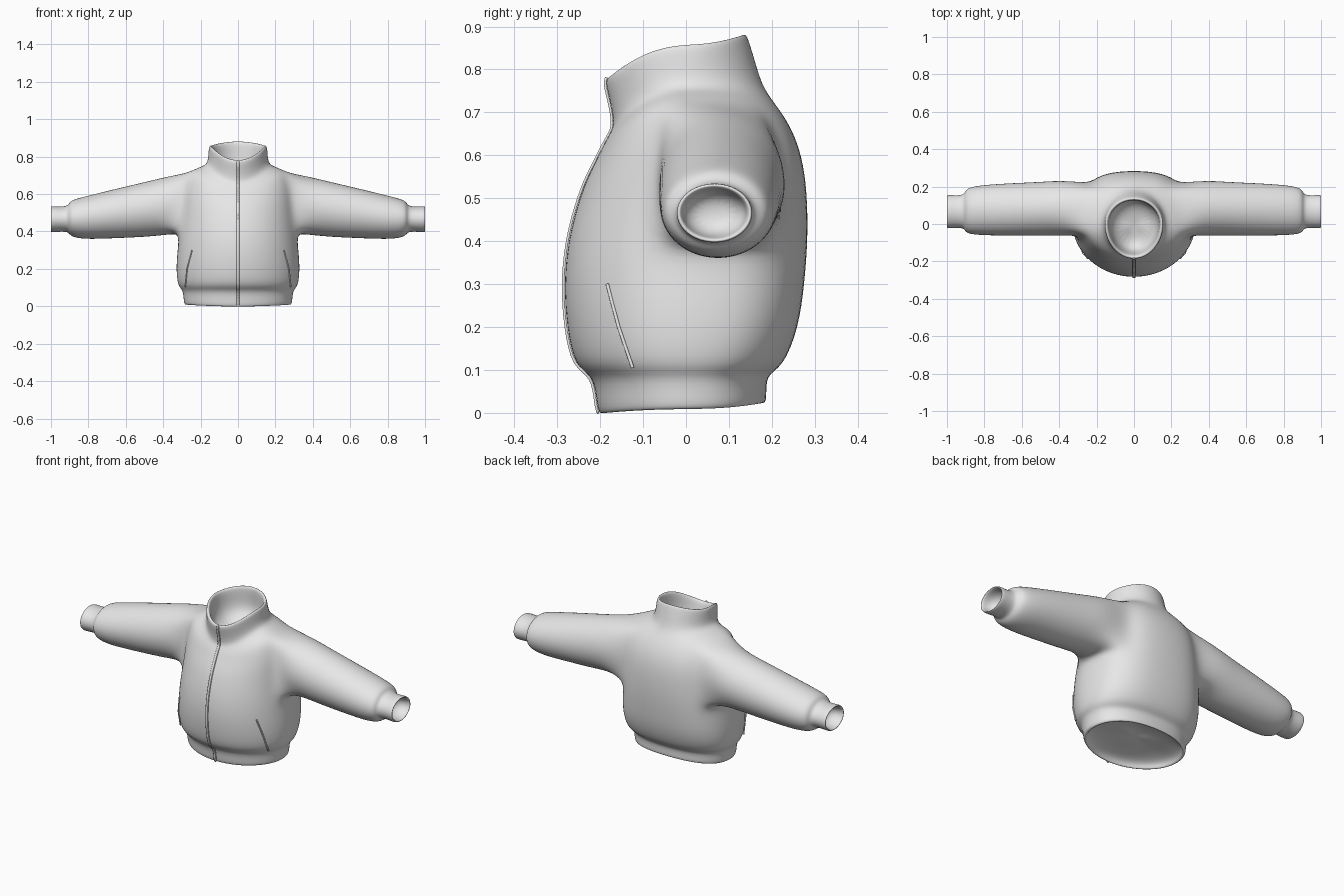
import bpy, bmesh
from math import sin, cos, pi, copysign

if "Cube" in bpy.data.objects:
    bpy.data.objects.remove(bpy.data.objects["Cube"])

grey = bpy.data.materials.new("light_grey_fabric")
grey.use_nodes = True
grey.diffuse_color = (0.8, 0.8, 0.8, 1)
grey.node_tree.nodes["Principled BSDF"].inputs["Base Color"].default_value = (0.8, 0.8, 0.8, 1)

SEG = 24          # columns around the torso
ARM_LOW, ARM_HIGH = 6, 10   # torso rings that bound the armholes

# torso rings: z at front, side, back; half width; y at front, back; back squareness
RINGS = [
    (-.002, .008, .023, .285, -.203, .185, .85),
    (.015, .02, .035, .293, -.21, .19, .85),
    (.088, .088, .09, .296, -.216, .187, .85),
    (.105, .105, .105, .325, -.262, .228, .8),
    (.2, .2, .2, .334, -.281, .265, .75),
    (.3, .3, .3, .326, -.288, .278, .75),
    (.4, .39, .4, .316, -.278, .286, .75),
    (.48, .48, .49, .305, -.257, .285, .75),
    (.54, .56, .56, .298, -.236, .279, .75),
    (.59, .64, .625, .29, -.21, .264, .78),
    (.625, .718, .68, .265, -.193, .238, .85),
    (.65, .742, .725, .215, -.178, .205, .9),
    (.67, .757, .76, .168, -.168, .18, 1),
    (.725, .8, .82, .16, -.178, .162, 1),
    (.768, .85, .874, .158, -.19, .146, 1),
    (.782, .86, .884, .151, -.184, .139, 1),
    (.778, .854, .877, .138, -.168, .126, 1),
    (.73, .8, .81, .135, -.158, .13, 1),
    (.67, .73, .74, .125, -.14, .13, 1),
    (.645, .68, .69, .07, -.08, .07, 1),
]

# sleeve rings: x; z bottom, top; y back of cuff side low, high
SLEEVE = [
    (.37, .383, .696, -.062, .235),
    (.5, .37, .664, -.063, .225),
    (.65, .364, .629, -.063, .219),
    (.8, .358, .592, -.061, .21),
    (.875, .366, .573, -.055, .198),
    (.9, .383, .558, -.044, .182),
    (.91, .398, .537, -.022, .156),
    (.95, .399, .532, -.02, .153),
    (.995, .395, .536, -.023, .156),
    (1.003, .4, .531, -.018, .151),
    (.997, .408, .523, -.009, .142),
    (.95, .412, .519, -.005, .138),
    (.92, .44, .49, .03, .1),
]


def torso_point(ring, a):
    zf, zs, zb, w, yf, yb, e = ring
    c, s = cos(a), sin(a)
    if s < 0:
        e = 1
    x = w * copysign(abs(c) ** e, c)
    y = (yb if s > 0 else -yf) * copysign(abs(s) ** e, s)
    end = zb if s > 0 else zf
    return (x, y, zs + (end - zs) * s * s)


def finish(obj):
    bpy.context.view_layer.objects.active = obj
    bpy.ops.object.select_all(action="DESELECT")
    obj.select_set(True)
    bpy.ops.object.shade_smooth()


def add_mesh(name, bm):
    bmesh.ops.recalc_face_normals(bm, faces=bm.faces)
    mesh = bpy.data.meshes.new(name)
    bm.to_mesh(mesh)
    bm.free()
    obj = bpy.data.objects.new(name, mesh)
    bpy.context.collection.objects.link(obj)
    mesh.materials.append(grey)
    return obj


def bridge(bm, a, b):
    n = len(a)
    for i in range(n):
        j = (i + 1) % n
        bm.faces.new((a[i], a[j], b[j], b[i]))


# jacket body: torso, collar and lining as one loft
bm = bmesh.new()
grid = [[bm.verts.new(torso_point(r, 2 * pi * k / SEG)) for k in range(SEG)] for r in RINGS]
armhole_columns = {(k % SEG) for k in range(-1, 3)} | set(range(9, 13))
for r in range(len(grid) - 1):
    for k in range(SEG):
        if ARM_LOW <= r < ARM_HIGH and k in armhole_columns:
            continue
        n = (k + 1) % SEG
        bm.faces.new((grid[r][k], grid[r][n], grid[r + 1][n], grid[r + 1][k]))
bm.faces.new(grid[-1])

# recessed underside inside the hem
last = grid[0]
for shrink, lift in ((.95, .0), (.92, .03), (.55, .05), (.2, .055)):
    ring = [bm.verts.new((v.co.x * shrink, v.co.y * shrink, v.co.z + lift)) for v in grid[0]]
    bridge(bm, last, ring)
    last = ring
bm.faces.new(last)

# sleeves grow out of the armholes
low, high = ARM_LOW, ARM_HIGH
edge = ([(low, k) for k in range(-1, 3)] + [(r, 3) for r in range(low, high)]
        + [(high, k) for k in range(3, -1, -1)] + [(r, -1) for r in range(high, low, -1)])
for side in (1, -1):
    last = [grid[r][(k if side > 0 else 12 - k) % SEG] for r, k in edge]
    n = len(last)
    for x, z0, z1, y0, y1 in SLEEVE:
        ring = []
        for i in range(n):
            t = 1.25 * pi + 2 * pi * i / n
            ring.append(bm.verts.new((side * x,
                                      (y0 + y1) / 2 + 1.02 * (y1 - y0) / 2 * cos(t),
                                      (z0 + z1) / 2 + 1.02 * (z1 - z0) / 2 * sin(t))))
        bridge(bm, last, ring)
        last = ring
    bm.faces.new(last)
bmesh.ops.delete(bm, geom=[v for v in bm.verts if not v.link_faces], context="VERTS")
body = add_mesh("jacket_body", bm)
body.modifiers.new("Smooth", "SUBSURF").levels = 2
body.modifiers["Smooth"].render_levels = 2
finish(body)

# zip placket down the front
bm = bmesh.new()
rows = []
for ring in RINGS[:16]:
    x, y, z = torso_point(ring, -pi / 2)
    rows.append([bm.verts.new((dx, y - .001, z)) for dx in (-.007, .007)])
for a, b in zip(rows, rows[1:]):
    bm.faces.new((a[0], a[1], b[1], b[0]))
placket = add_mesh("zip_placket", bm)
sub = placket.modifiers.new("Smooth", "SUBSURF")
sub.levels = sub.render_levels = 2
thick = placket.modifiers.new("Thickness", "SOLIDIFY")
thick.thickness = .006
thick.offset = 0
finish(placket)
bpy.ops.object.shade_smooth_by_angle()

# slanted pocket welts
for side, label in ((1, "left"), (-1, "right")):
    curve = bpy.data.curves.new(label + "_pocket_welt", "CURVE")
    curve.dimensions = "3D"
    curve.bevel_depth = .004
    curve.bevel_resolution = 2
    curve.use_fill_caps = True
    spline = curve.splines.new("POLY")
    spline.points.add(2)
    for p, (r, a) in zip(spline.points, ((3, -.5), (4, -.6), (5, -.7))):
        x, y, z = torso_point(RINGS[r], a)
        p.co = (side * x * .99, y * .99, z, 1)
    curve.materials.append(grey)
    welt = bpy.data.objects.new(label + "_pocket_welt", curve)
    bpy.context.collection.objects.link(welt)
